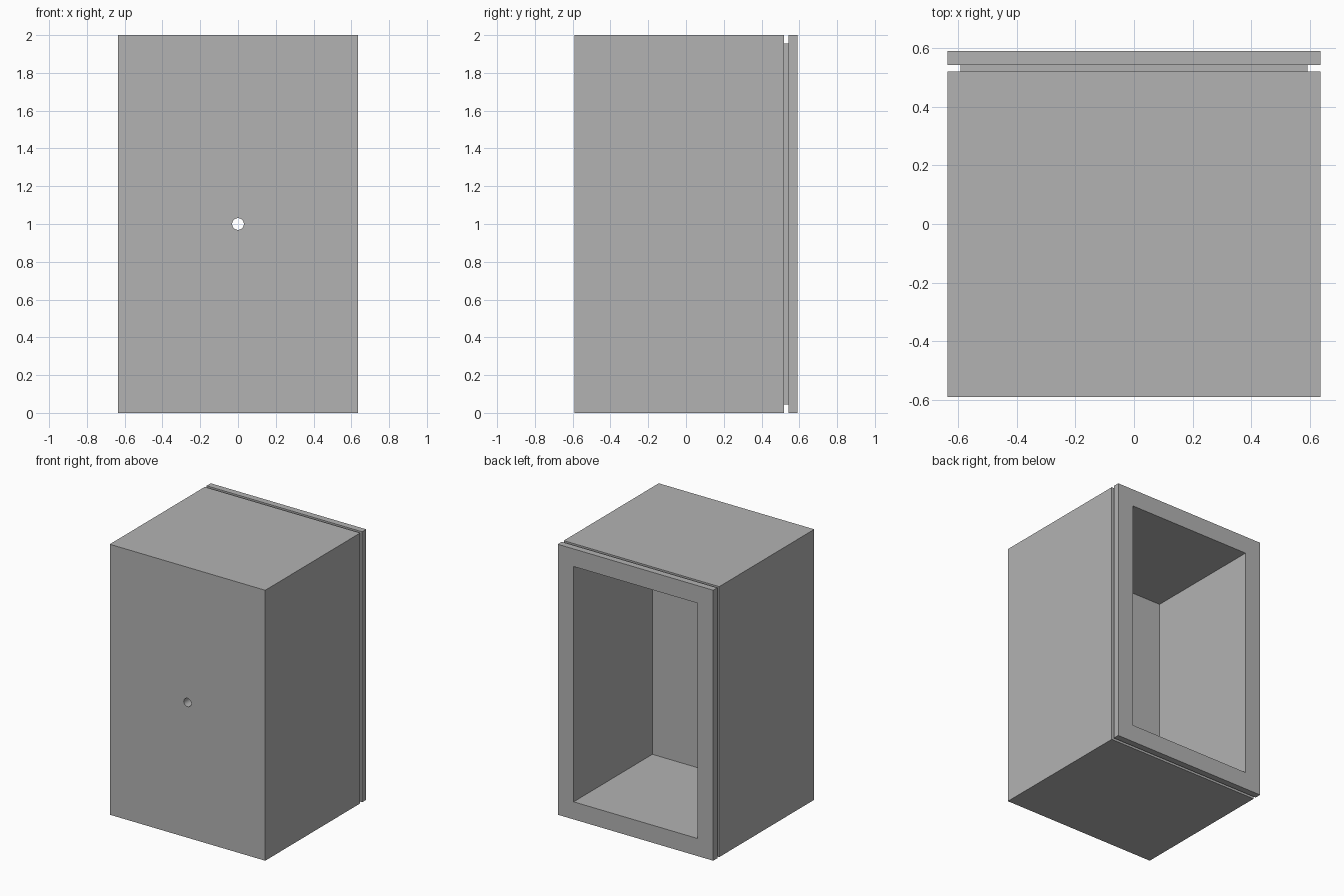
import bpy, bmesh, math

default = bpy.data.objects.get("Cube")
if default:
    bpy.data.objects.remove(default, do_unlink=True)

HALF_X, HALF_Y, HEIGHT = 0.636, 0.59, 2.0
WALL, GROOVE = 0.13, 0.044

# Single grey finish
grey = bpy.data.materials.new("plain_grey")
grey.use_nodes = True
colour = (0.45, 0.45, 0.45, 1)
grey.diffuse_color = colour
grey.node_tree.nodes["Principled BSDF"].inputs["Base Color"].default_value = colour


def rect_ring(bm, y, inset):
    """Rectangle across the cabinet, inset from its outer outline."""
    x, low, high = HALF_X - inset, inset, HEIGHT - inset
    return [bm.verts.new(p) for p in
            ((-x, y, low), (x, y, low), (x, y, high), (-x, y, high))]


# Cabinet shell: outer box, groove, rear frame, then back in along the cavity
sections = [(-HALF_Y, 0), (0.52, 0), (0.52, GROOVE), (0.542, GROOVE),
            (0.542, 0), (HALF_Y, 0), (HALF_Y, WALL), (-0.33, WALL)]
bm = bmesh.new()
rings = [rect_ring(bm, y, inset) for y, inset in sections]
for a, b in zip(rings, rings[1:]):
    for i in range(4):
        j = (i + 1) % 4
        bm.faces.new((a[i], a[j], b[j], b[i]))
bm.faces.new(rings[0])
bm.faces.new(rings[-1])
bmesh.ops.recalc_face_normals(bm, faces=bm.faces[:])
mesh = bpy.data.meshes.new("cabinet")
bm.to_mesh(mesh)
bm.free()
cabinet = bpy.data.objects.new("cabinet", mesh)
bpy.context.collection.objects.link(cabinet)
mesh.materials.append(grey)

# Small round hole through the front wall
bpy.ops.mesh.primitive_cylinder_add(vertices=32, radius=0.031, depth=0.5,
                                    location=(0, -0.46, HEIGHT / 2),
                                    rotation=(math.pi / 2, 0, 0))
cutter = bpy.context.object
cutter.name = "hole_cutter"
cutter.hide_render = True
cutter.data.materials.append(grey)

cut = cabinet.modifiers.new("front_hole", "BOOLEAN")
cut.operation = "DIFFERENCE"
cut.solver = "EXACT"
cut.object = cutter
bpy.ops.object.select_all(action="DESELECT")
cabinet.select_set(True)
bpy.context.view_layer.objects.active = cabinet
bpy.ops.object.modifier_apply(modifier=cut.name)
bpy.data.objects.remove(cutter, do_unlink=True)

# Flat panels stay crisp, the hole wall is smooth
bpy.ops.object.shade_smooth_by_angle(angle=math.radians(30))
